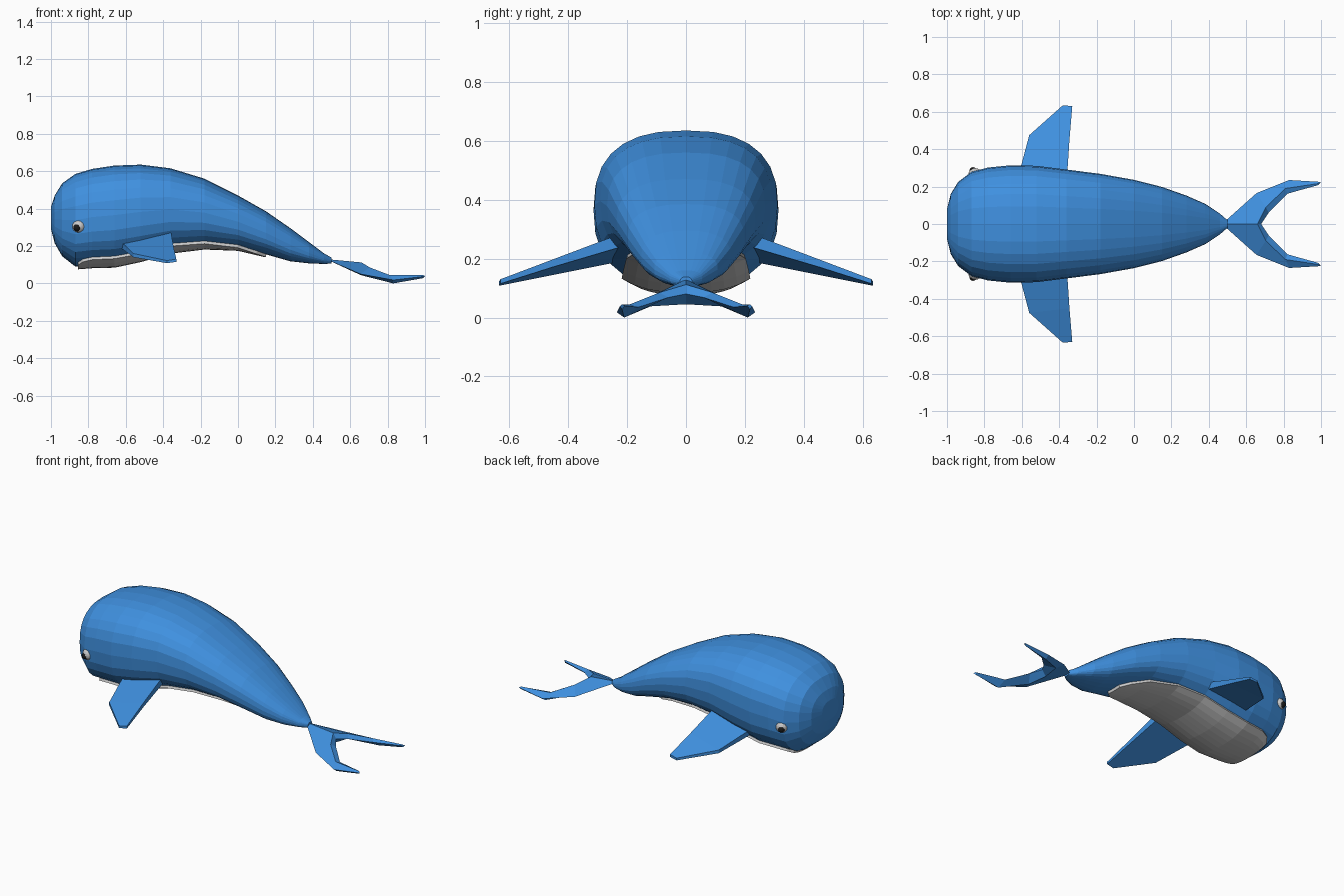
import bpy, bmesh, math

if "Cube" in bpy.data.objects:
    bpy.data.objects.remove(bpy.data.objects["Cube"])


def material(name, rgb):
    m = bpy.data.materials.new(name)
    m.diffuse_color = (*rgb, 1)
    m.use_nodes = True
    m.node_tree.nodes["Principled BSDF"].inputs["Base Color"].default_value = m.diffuse_color
    return m


BLUE = material("blue", (0.05, 0.28, 0.74))
BLACK = material("black", (0.01, 0.01, 0.01))


def loft(name, rings, mat=None, closed=True):
    """Skin a list of equal-length point rings."""
    bm = bmesh.new()
    rows = [[bm.verts.new(p) for p in r] for r in rings]
    n = len(rows[0])
    for a, b in zip(rows, rows[1:]):
        for i in range(n if closed else n - 1):
            j = (i + 1) % n
            bm.faces.new((a[i], a[j], b[j], b[i]))
    if closed:
        bm.faces.new(rows[0])
        bm.faces.new(rows[-1])
    bmesh.ops.recalc_face_normals(bm, faces=bm.faces)
    me = bpy.data.meshes.new(name)
    bm.to_mesh(me)
    bm.free()
    ob = bpy.data.objects.new(name, me)
    bpy.context.collection.objects.link(ob)
    if mat:
        me.materials.append(mat)
    return ob


def mirror_y(ob):
    mod = ob.modifiers.new("mirror", 'MIRROR')
    mod.use_axis = (False, True, False)


# Body: x, top z, bottom z, half width
N = 2.5
BODY = [(-1, .41, .29, .08), (-.98, .47, .215, .16), (-.94, .535, .145, .225),
        (-.87, .585, .09, .278), (-.78, .612, .097, .302), (-.66, .63, .1, .314),
        (-.52, .635, .13, .311), (-.36, .615, .175, .291), (-.18, .56, .197, .268),
        (0, .47, .19, .236), (.15, .385, .155, .198), (.28, .295, .118, .152),
        (.38, .22, .107, .108), (.46, .16, .104, .055), (.5, .138, .106, .02)]


def power(v):
    return math.copysign(abs(v) ** (2 / N), v)


rings = []
for x, top, bot, w in BODY:
    c, h = (top + bot) / 2, (top - bot) / 2
    angles = [2 * math.pi * i / 28 for i in range(28)]
    rings.append([(x, w * power(math.cos(a)), c + h * power(math.sin(a))) for a in angles])
loft("body", rings, BLUE)


# Belly plate following the underside of the body
def body_at(x):
    for a, b in zip(BODY, BODY[1:]):
        if a[0] <= x <= b[0]:
            t = (x - a[0]) / (b[0] - a[0])
            return [p + t * (q - p) for p, q in zip(a, b)][1:]


rows = []
for x, b in [(-.855, .15), (-.83, .185), (-.78, .205), (-.66, .215), (-.52, .21), (-.36, .2),
             (-.18, .18), (0, .14), (.1, .095), (.15, .05)]:
    top, bot, w = body_at(x)
    c, h = (top + bot) / 2, (top - bot) / 2
    ys = [b * i / 5 for i in range(-5, 6)]
    rows.append([(x, y, c - h * (1 - abs(y / w) ** N) ** (1 / N) - .008) for y in ys])
belly = loft("belly", rows, closed=False)
shell = belly.modifiers.new("thickness", 'SOLIDIFY')
shell.thickness = .016
shell.offset = 0

# Side fins: root, bend and tip, each as front top, back top, back bottom, front bottom
mirror_y(loft("side_fins", [
    [(-.62, .25, .218), (-.36, .22, .285), (-.36, .22, .24), (-.62, .25, .185)],
    [(-.56, .475, .16), (-.345, .45, .198), (-.345, .45, .172), (-.56, .475, .14)],
    [(-.38, .635, .122), (-.33, .63, .13), (-.33, .63, .115), (-.38, .635, .108)],
], BLUE))

# Tail flukes: each section as leading edge, top ridge, trailing edge, bottom
mirror_y(loft("tail_flukes", [
    [(.47, 0, .13), (.66, 0, .112), (.68, 0, .08), (.655, 0, .045)],
    [(.655, .165, .05), (.705, .09, .085), (.72, .06, .068), (.68, .12, .038)],
    [(.83, .235, .018), (.81, .19, .045), (.82, .162, .035), (.83, .21, 0)],
    [(1, .225, .038), (.99, .217, .045), (.985, .208, .04), (.99, .217, .028)],
], BLUE))


# Eyes and pupils
def ball(name, loc, r, mat=None):
    bpy.ops.mesh.primitive_uv_sphere_add(segments=16, ring_count=10, radius=r, location=loc)
    ob = bpy.context.object
    ob.name = name
    if mat:
        ob.data.materials.append(mat)


for side, s in (("right", -1), ("left", 1)):
    ball(side + "_eye", (-.85, s * .263, .305), .036)
    ball(side + "_pupil", (-.86, s * .284, .298), .02, BLACK)
